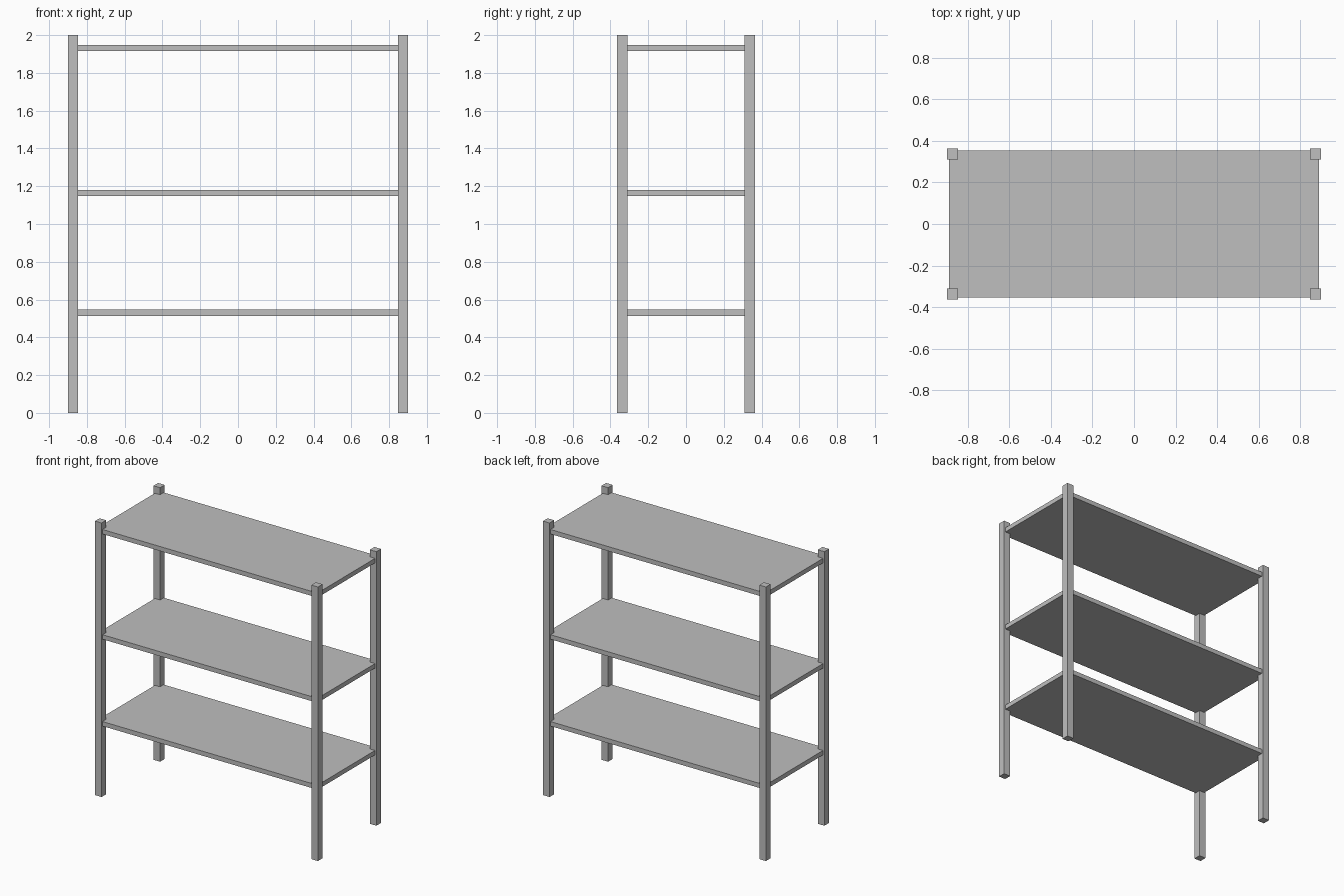
import bpy

cube = bpy.data.objects.get("Cube")
if cube:
    bpy.data.objects.remove(cube, do_unlink=True)

# Single grey finish
grey = bpy.data.materials.new("light_grey")
grey.use_nodes = True
colour = (0.52, 0.52, 0.52, 1.0)
grey.diffuse_color = colour
grey.node_tree.nodes["Principled BSDF"].inputs["Base Color"].default_value = colour


def box(name, centre, size):
    bpy.ops.mesh.primitive_cube_add(size=1, location=centre)
    obj = bpy.context.object
    obj.name = name
    obj.scale = size
    bpy.ops.object.transform_apply(location=False, rotation=False, scale=True)
    obj.data.materials.append(grey)
    return obj


HEIGHT, HALF_X, HALF_Y = 2.0, 0.9, 0.364
POST, BOARD, INSET = 0.053, 0.033, 0.011

# Four corner posts
for y_name, sy in (("front", -1), ("back", 1)):
    for x_name, sx in (("right", -1), ("left", 1)):
        box(f"{y_name}_{x_name}_post",
            (sx * (HALF_X - POST / 2), sy * (HALF_Y - POST / 2), HEIGHT / 2),
            (POST, POST, HEIGHT))

# Three boards, set slightly inside the outer post faces
for name, z in (("lower", 0.53), ("middle", 1.164), ("upper", 1.932)):
    box(f"{name}_shelf", (0, 0, z),
        (2 * (HALF_X - INSET), 2 * (HALF_Y - INSET), BOARD))
